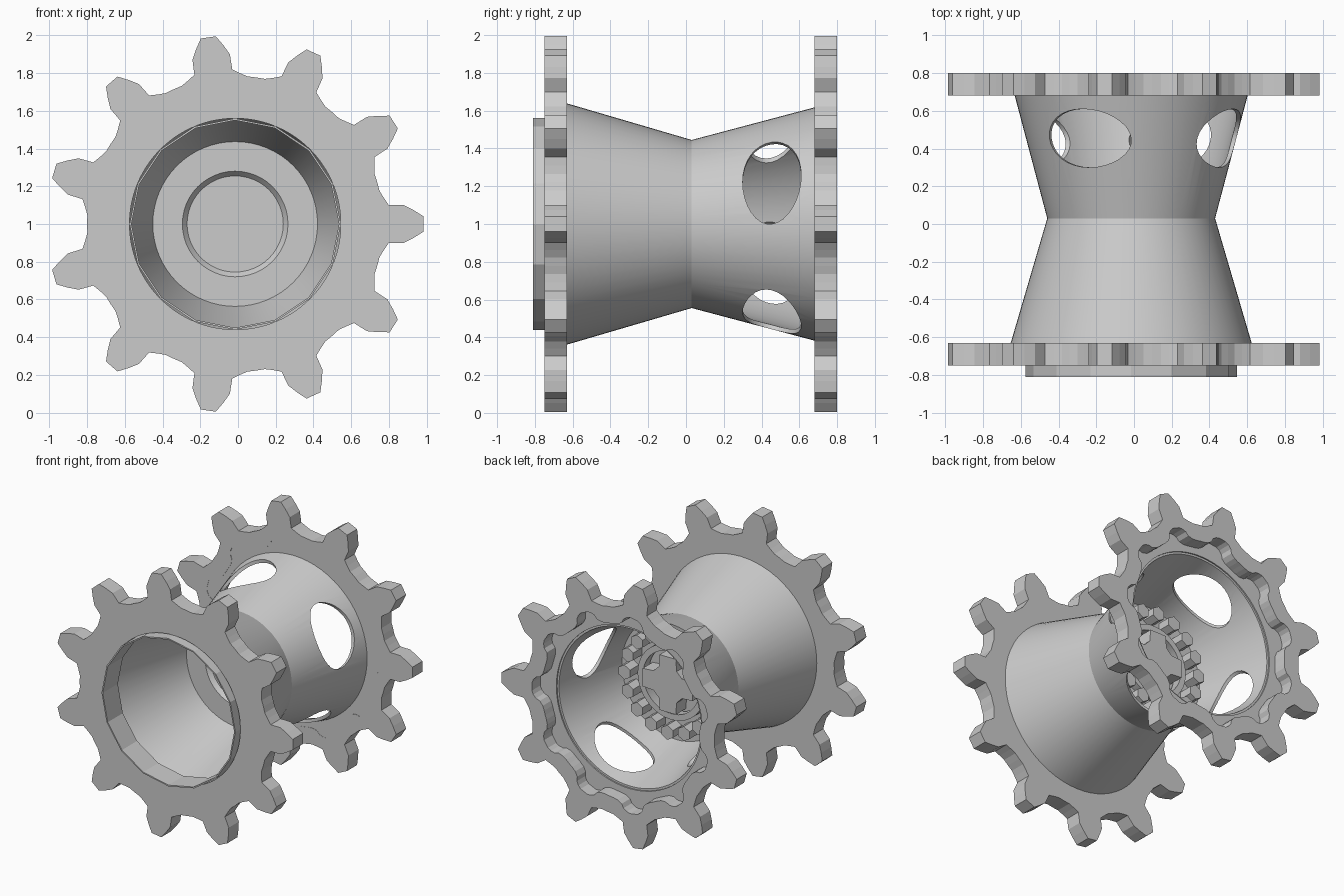
import bpy, bmesh
from math import sin, cos, pi, radians
from mathutils import Matrix, Vector

if "Cube" in bpy.data.objects:
    bpy.data.objects.remove(bpy.data.objects["Cube"])

CX, CZ = -0.015, 1.0      # axle position, axle runs along y
TEETH = 11


def finish(name, bm, smooth=False):
    bmesh.ops.recalc_face_normals(bm, faces=bm.faces)
    me = bpy.data.meshes.new(name)
    bm.to_mesh(me)
    bm.free()
    ob = bpy.data.objects.new(name, me)
    bpy.context.collection.objects.link(ob)
    if smooth:
        bpy.ops.object.select_all(action='DESELECT')
        ob.select_set(True)
        bpy.context.view_layer.objects.active = ob
        bpy.ops.object.shade_smooth_by_angle(angle=radians(30))
    return ob


def pt(r, a, y):
    return (CX + r * cos(a), y, CZ + r * sin(a))


def skin(bm, loops, closed):
    # joins a row of equal-length rings with quads
    rings = [[bm.verts.new(p) for p in lp] for lp in loops]
    n = len(rings[0])
    for i in range(len(rings) if closed else len(rings) - 1):
        a, b = rings[i], rings[(i + 1) % len(rings)]
        for j in range(n):
            k = (j + 1) % n
            bm.faces.new((a[j], a[k], b[k], b[j]))
    return rings


def lathe(name, prof, n, smooth=False, closed=True):
    bm = bmesh.new()
    loops = [[pt(r, 2 * pi * j / n, y) for j in range(n)] for r, y in prof]
    rings = skin(bm, loops, closed)
    if not closed:
        bm.faces.new(rings[0])
        bm.faces.new(rings[-1])
    return finish(name, bm, smooth)


def toothed(half):
    # mirrors half a tooth (degrees, radius) and repeats it around the axle
    one = [(-d, r) for d, r in reversed(half)] + half
    step = 360 / TEETH
    pts = [(radians(t * step + d), r) for t in range(TEETH) for d, r in one]
    mid = [(radians((t + .5) * step), one[-1][1]) for t in range(TEETH)]
    return sorted(pts + mid)


OUTER = toothed([(2.3, 1.0), (4.4, .95), (6.4, .9), (7.1, .82), (10, .80), (13, .785)])
INNER = toothed([(2.3, .745), (4.4, .735), (6.4, .715), (7.6, .685), (10.5, .665), (13.5, .66)])


def sprocket(name, y0, y1, inner):
    bm = bmesh.new()
    o = [[pt(r, a, y) for a, r in OUTER] for y in (y0, y1)]
    i = [[pt(r, a, y) for a, r in inner] for y in (y1, y0)]
    skin(bm, o + i, True)
    return finish(name, bm)


# toothed plates
sprocket("front_sprocket", -.75, -.63, [(a, .56) for a, r in OUTER])
sprocket("back_sprocket", .68, .80, INNER)
lathe("back_recess_floor", [(.61, .682), (.76, .682), (.76, .70), (.61, .70)], 64)

# thin sixteen-sided collar at the front
lathe("front_collar", [(.56, -.81), (.56, -.63), (.55, -.63), (.55, -.81)], 16)

# hourglass body
body = lathe("hourglass_body", [(.64, -.635), (.445, .03), (.62, .69), (.595, .69),
                                (.43, .05), (.44, .02), (.632, -.635)], 64)

# four oval windows through the rear half
bm = bmesh.new()
for k in range(4):
    a = radians(25.5 + 90 * k)
    out, tan = Vector((cos(a), 0, sin(a))), Vector((-sin(a), 0, cos(a)))
    loops = [[Vector((CX, .455 + .155 * cos(t), CZ)) + out * d + tan * .24 * sin(t)
              for t in [2 * pi * j / 32 for j in range(32)]] for d in (.32, .85)]
    r = skin(bm, loops, False)
    bm.faces.new(r[0])
    bm.faces.new(r[1])
cutter = finish("window_cutter", bm)
cutter.hide_render = True
mod = body.modifiers.new("windows", 'BOOLEAN')
mod.operation, mod.solver, mod.object = 'DIFFERENCE', 'EXACT', cutter
bpy.ops.object.select_all(action='DESELECT')
body.select_set(True)
bpy.context.view_layer.objects.active = body
bpy.ops.object.modifier_apply(modifier="windows")
bpy.data.objects.remove(cutter)
bpy.ops.object.shade_smooth_by_angle(angle=radians(30))

# waist plate with bore and raised hub lip
lathe("waist_plate", [(.28, .03), (.44, .03), (.465, .14), (.28, .14), (.28, .20),
                      (.235, .20), (.255, .06)], 48, True)
lathe("hub_cap", [(.256, .06), (.24, .12)], 48, False, False)

# ring of hexagonal bolts
bm = bmesh.new()
for k in range(16):
    x, _, z = pt(.36, 2 * pi * k / 16, 0)
    m = Matrix.Translation((x, .19, z)) @ Matrix.Rotation(pi / 2, 4, 'X')
    bmesh.ops.create_cone(bm, cap_ends=True, segments=6, radius1=.055,
                          radius2=.055, depth=.11, matrix=m)
finish("hub_bolts", bm)

# cross-shaped locking piece in the hub
bm = bmesh.new()
shape = [(k * 90 + d, r) for k in range(4)
         for d, r in ((-18, .22), (18, .22), (32, .14), (58, .14))]
rings = skin(bm, [[pt(r, radians(d), y) for d, r in shape] for y in (.11, .24)], False)
for ring in rings:
    bm.faces.new(ring)
finish("hub_cross", bm)
